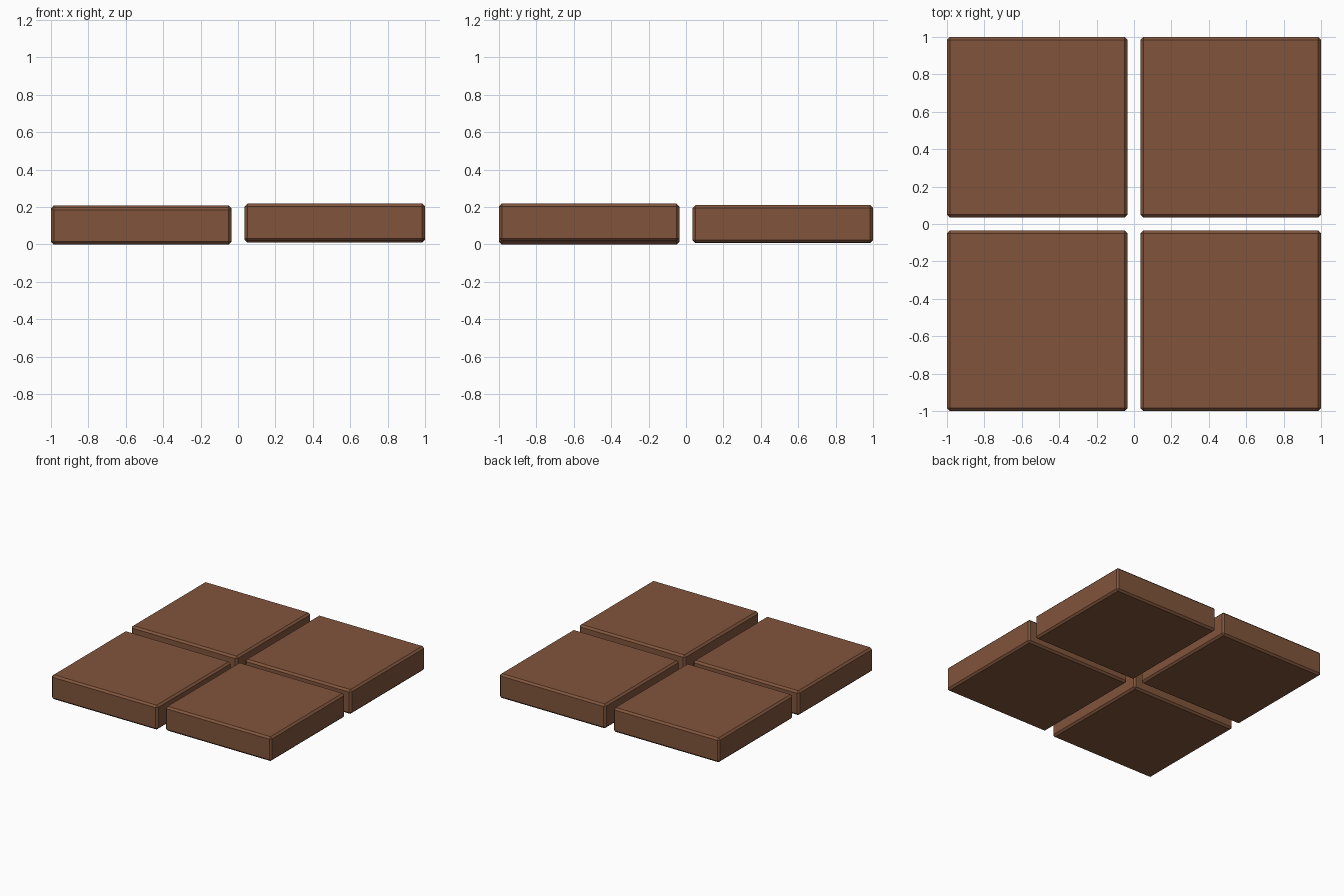
import bpy

if "Cube" in bpy.data.objects:
    bpy.data.objects.remove(bpy.data.objects["Cube"])

SIZE, HEIGHT, CENTRE = 0.965, 0.2, 0.5175

mat = bpy.data.materials.new("brown_clay")
mat.diffuse_color = (0.22, 0.09, 0.045, 1)
mat.use_nodes = True
mat.node_tree.nodes["Principled BSDF"].inputs["Base Color"].default_value = mat.diffuse_color


def tile(name, sx, sy, bottom):
    """Square paving slab with softened edges, resting at its own level."""
    bpy.ops.mesh.primitive_cube_add(
        size=1, location=(sx * CENTRE, sy * CENTRE, bottom + HEIGHT / 2))
    ob = bpy.context.object
    ob.name = name
    ob.scale = (SIZE, SIZE, HEIGHT)
    bpy.ops.object.transform_apply(location=False, rotation=False, scale=True)
    bevel = ob.modifiers.new("soft_edges", 'BEVEL')
    bevel.width = 0.015
    bevel.segments = 1
    ob.data.materials.append(mat)


# Four slabs laid with slight height differences
tile("tile_front_left", -1, -1, 0.0)
tile("tile_front_right", 1, -1, 0.018)
tile("tile_back_left", -1, 1, 0.008)
tile("tile_back_right", 1, 1, 0.01)
